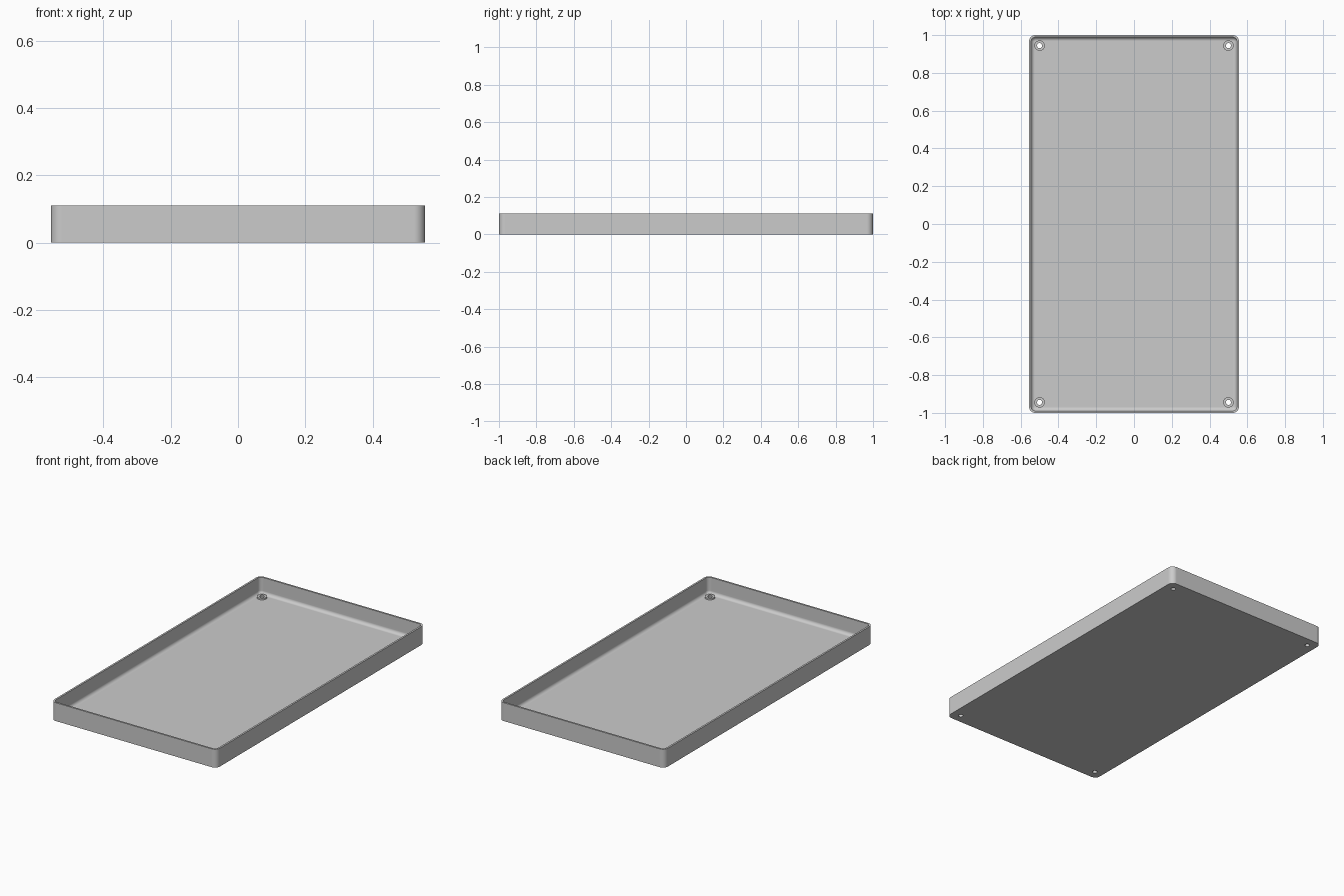
import bpy, bmesh, math

HALF_X, HALF_Y, HEIGHT = 0.5556, 1.0, 0.111
CORNER, WALL, FLOOR, FILLET = 0.0333, 0.011, 0.011, 0.02
HOLE_X, HOLE_Y, HOLE_R = 0.5, 0.9444, 0.0135
BOSS_R, BOSS_TOP = 0.0275, 0.021

cube = bpy.data.objects.get("Cube")
if cube:
    bpy.data.objects.remove(cube, do_unlink=True)

grey = bpy.data.materials.new("plain grey")
grey.use_nodes = True
grey.diffuse_color = (0.6, 0.6, 0.6, 1)
grey.node_tree.nodes["Principled BSDF"].inputs["Base Color"].default_value = (0.6, 0.6, 0.6, 1)


def make_object(name, bm):
    bmesh.ops.recalc_face_normals(bm, faces=bm.faces)
    mesh = bpy.data.meshes.new(name)
    bm.to_mesh(mesh)
    bm.free()
    mesh.materials.append(grey)
    obj = bpy.data.objects.new(name, mesh)
    bpy.context.collection.objects.link(obj)
    return obj


def select_only(obj):
    bpy.ops.object.select_all(action='DESELECT')
    obj.select_set(True)
    bpy.context.view_layer.objects.active = obj


def rounded_ring(bm, inset, z, steps=8):
    """Rounded rectangle loop, inset from the outer wall."""
    r = CORNER - inset
    ring = []
    for quarter, (sx, sy) in enumerate([(1, 1), (-1, 1), (-1, -1), (1, -1)]):
        for i in range(steps + 1):
            a = math.pi / 2 * (quarter + i / steps)
            ring.append(bm.verts.new((sx * (HALF_X - CORNER) + r * math.cos(a),
                                      sy * (HALF_Y - CORNER) + r * math.sin(a), z)))
    return ring


def bridge(bm, a, b):
    n = len(a)
    for i in range(n):
        j = (i + 1) % n
        bm.faces.new((a[i], a[j], b[j], b[i]))


# Tray shell: outer wall, rim, inner wall and rounded inside bottom edge
profile = [(0, 0), (0, HEIGHT), (WALL, HEIGHT)]
for i in range(9):
    a = math.pi / 2 * i / 8
    profile.append((WALL + FILLET * (1 - math.cos(a)),
                    FLOOR + FILLET * (1 - math.sin(a))))
bm = bmesh.new()
rings = [rounded_ring(bm, inset, z) for inset, z in profile]
for a, b in zip(rings, rings[1:]):
    bridge(bm, a, b)
bm.faces.new(rings[0])
bm.faces.new(rings[-1])
tray = make_object("tray", bm)

# Screw holes through the floor
corners = [(sx * HOLE_X, sy * HOLE_Y) for sx in (-1, 1) for sy in (-1, 1)]
bm = bmesh.new()
for x, y in corners:
    made = bmesh.ops.create_cone(bm, cap_ends=True, segments=32, radius1=HOLE_R,
                                 radius2=HOLE_R, depth=0.1)
    bmesh.ops.translate(bm, verts=made["verts"], vec=(x, y, 0))
cutter = make_object("hole_cutter", bm)
cutter.hide_render = True
cut = tray.modifiers.new("holes", 'BOOLEAN')
cut.operation, cut.solver, cut.object = 'DIFFERENCE', 'EXACT', cutter
select_only(tray)
bpy.ops.object.modifier_apply(modifier=cut.name)
bpy.data.objects.remove(cutter, do_unlink=True)

# Low ring-shaped screw bosses around the holes
bm = bmesh.new()
for x, y in corners:
    loops = []
    for r, z in [(BOSS_R, FLOOR), (BOSS_R, BOSS_TOP), (HOLE_R, BOSS_TOP), (HOLE_R, FLOOR)]:
        loops.append([bm.verts.new((x + r * math.cos(math.tau * i / 32),
                                    y + r * math.sin(math.tau * i / 32), z))
                      for i in range(32)])
    for a, b in zip(loops, loops[1:]):
        bridge(bm, a, b)
bosses = make_object("screw_bosses", bm)

# Smooth rounded edges, flat large faces
for obj in (tray, bosses):
    select_only(obj)
    bpy.ops.object.shade_smooth_by_angle(angle=math.radians(30))
    normals = obj.modifiers.new("flat_faces", 'WEIGHTED_NORMAL')
    normals.keep_sharp = True
